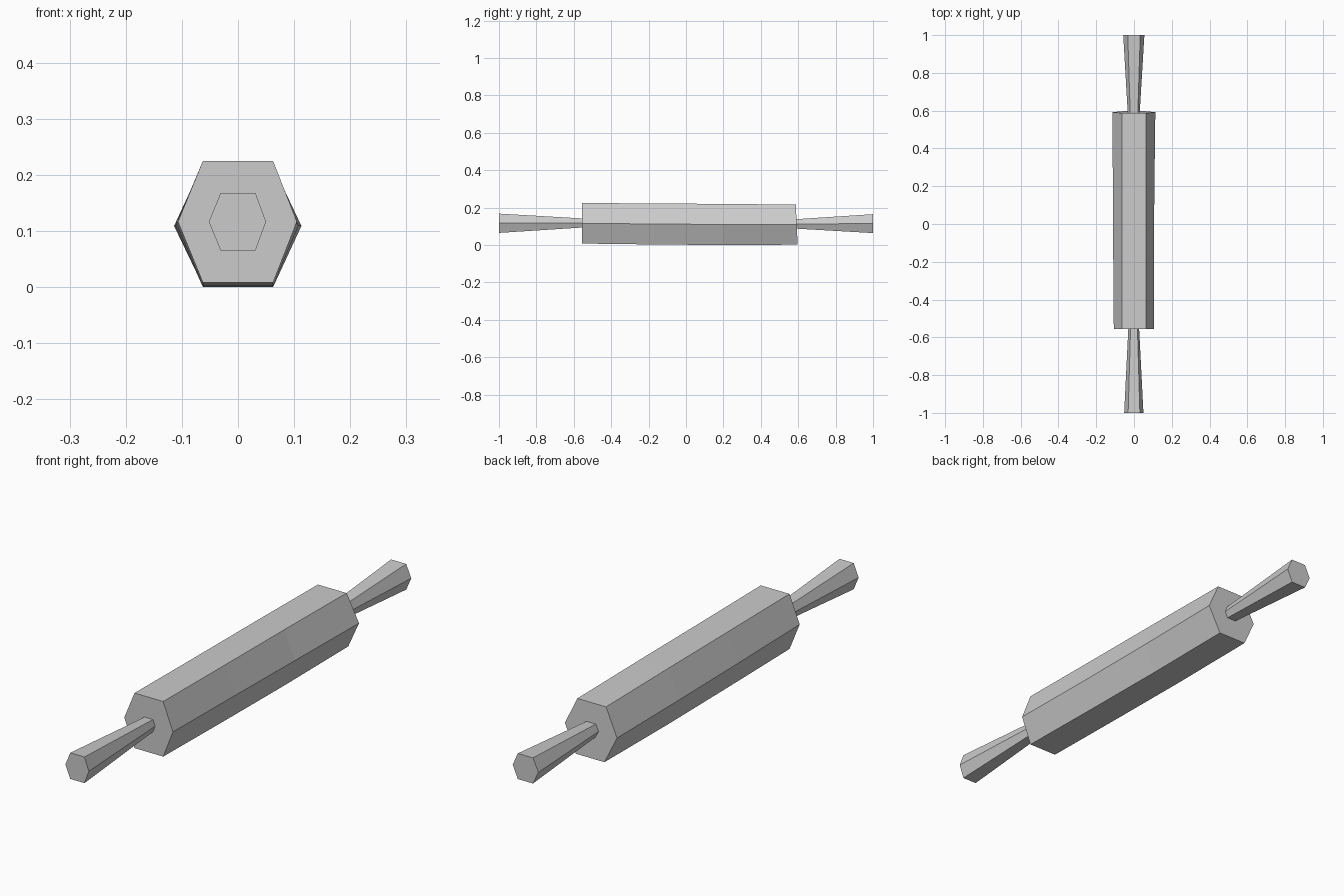
import bpy
import bmesh

cube = bpy.data.objects.get("Cube")
if cube:
    bpy.data.objects.remove(cube, do_unlink=True)

grey = bpy.data.materials.new("plain grey")
grey.use_nodes = True
colour = (0.6, 0.6, 0.6, 1)
grey.diffuse_color = colour
grey.node_tree.nodes["Principled BSDF"].inputs["Base Color"].default_value = colour


def hexagon(y, left, right, flat, low, high, lean=0):
    """Ring of six points, flat at the top and bottom; lean tilts it in y."""
    mid = (low + high) / 2
    return [(right, y, mid), (flat, y - lean, high), (-flat, y - lean, high),
            (left, y, mid), (-flat, y + lean, low), (flat, y + lean, low)]


def loft(name, rings):
    """Join hexagon rings, ordered front to back, into a closed solid."""
    bm = bmesh.new()
    loops = [[bm.verts.new(p) for p in ring] for ring in rings]
    for a, b in zip(loops, loops[1:]):
        for i in range(6):
            j = (i + 1) % 6
            bm.faces.new((a[i], a[j], b[j], b[i]))
    bm.faces.new(loops[0])
    bm.faces.new(loops[-1])
    bmesh.ops.recalc_face_normals(bm, faces=bm.faces)
    mesh = bpy.data.meshes.new(name)
    bm.to_mesh(mesh)
    bm.free()
    mesh.materials.append(grey)
    obj = bpy.data.objects.new(name, mesh)
    bpy.context.collection.objects.link(obj)


# Six-sided roller, slightly uneven along its length
loft("roller", [
    hexagon(-0.555, -0.107, 0.105, 0.0625, 0.008, 0.225),
    hexagon(-0.17, -0.11, 0.105, 0.0625, 0.003, 0.222),
    hexagon(0.2, -0.112, 0.108, 0.0625, 0.0, 0.22),
    hexagon(0.592, -0.114, 0.113, 0.0625, 0.002, 0.216, 0.005),
])

# Handles flaring outwards from the roller
loft("front_handle", [
    hexagon(-1.0, -0.052, 0.05, 0.031, 0.065, 0.168),
    hexagon(-0.55, -0.03, 0.027, 0.018, 0.094, 0.142),
])
loft("back_handle", [
    hexagon(0.585, -0.033, 0.03, 0.02, 0.088, 0.138),
    hexagon(1.0, -0.057, 0.055, 0.033, 0.064, 0.165),
])
